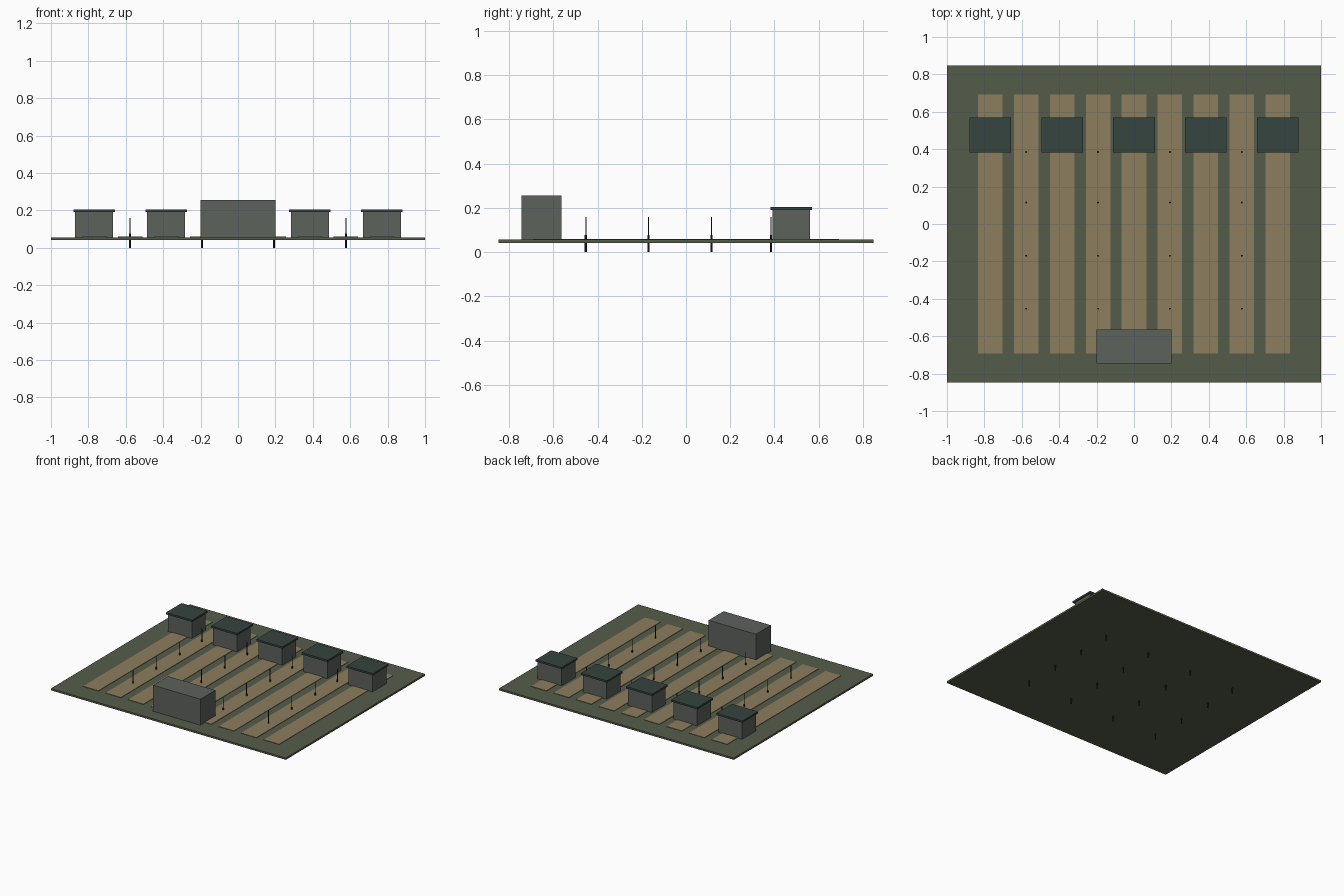
import bpy

if "Cube" in bpy.data.objects:
    bpy.data.objects.remove(bpy.data.objects["Cube"])


def material(name, rgb):
    m = bpy.data.materials.new(name)
    m.diffuse_color = (*rgb, 1)
    m.use_nodes = True
    m.node_tree.nodes["Principled BSDF"].inputs["Base Color"].default_value = m.diffuse_color
    return m


GRASS = material("grass", (0.09, 0.107, 0.068))
SOIL = material("soil", (0.262, 0.205, 0.11))
WALL = material("wall", (0.107, 0.122, 0.108))
ROOF = material("roof", (0.037, 0.058, 0.051))
METAL = material("dark_metal", (0.015, 0.017, 0.016))


def box(name, x, y, z0, z1, width, depth, mat):
    bpy.ops.mesh.primitive_cube_add(size=1, location=(x, y, (z0 + z1) / 2))
    o = bpy.context.object
    o.name = name
    o.scale = (width, depth, z1 - z0)
    bpy.ops.object.transform_apply(location=False, rotation=False, scale=True)
    o.data.materials.append(mat)


def rod(name, x, y, z0, z1, radius, mat):
    bpy.ops.mesh.primitive_cylinder_add(vertices=8, radius=radius, depth=z1 - z0,
                                        location=(x, y, (z0 + z1) / 2))
    o = bpy.context.object
    o.name = name
    o.data.materials.append(mat)


# ground slab
box("ground", 0, 0, 0.042, 0.056, 2.0, 1.694, GRASS)

# nine long strips
STEP = 0.1923
for i in range(-4, 5):
    box("strip", i * STEP, 0, 0.05, 0.0595, 0.131, 1.385, SOIL)

# row of five huts along the back
for i in range(-2, 3):
    x = i * 2 * STEP
    box("hut_walls", x, 0.476, 0.055, 0.19, 0.202, 0.168, WALL)
    box("hut_roof", x, 0.476, 0.19, 0.204, 0.222, 0.189, ROOF)

# larger building at the front
box("main_building", 0, -0.654, 0.055, 0.256, 0.403, 0.182, WALL)

# grid of posts: thick base through the ground, thin upper stem
for i in (-3, -1, 1, 3):
    for y in (-0.453, -0.17, 0.115, 0.385):
        rod("post_base", i * STEP, y, 0.0, 0.077, 0.005, METAL)
        rod("post_stem", i * STEP, y, 0.07, 0.158, 0.0027, METAL)
